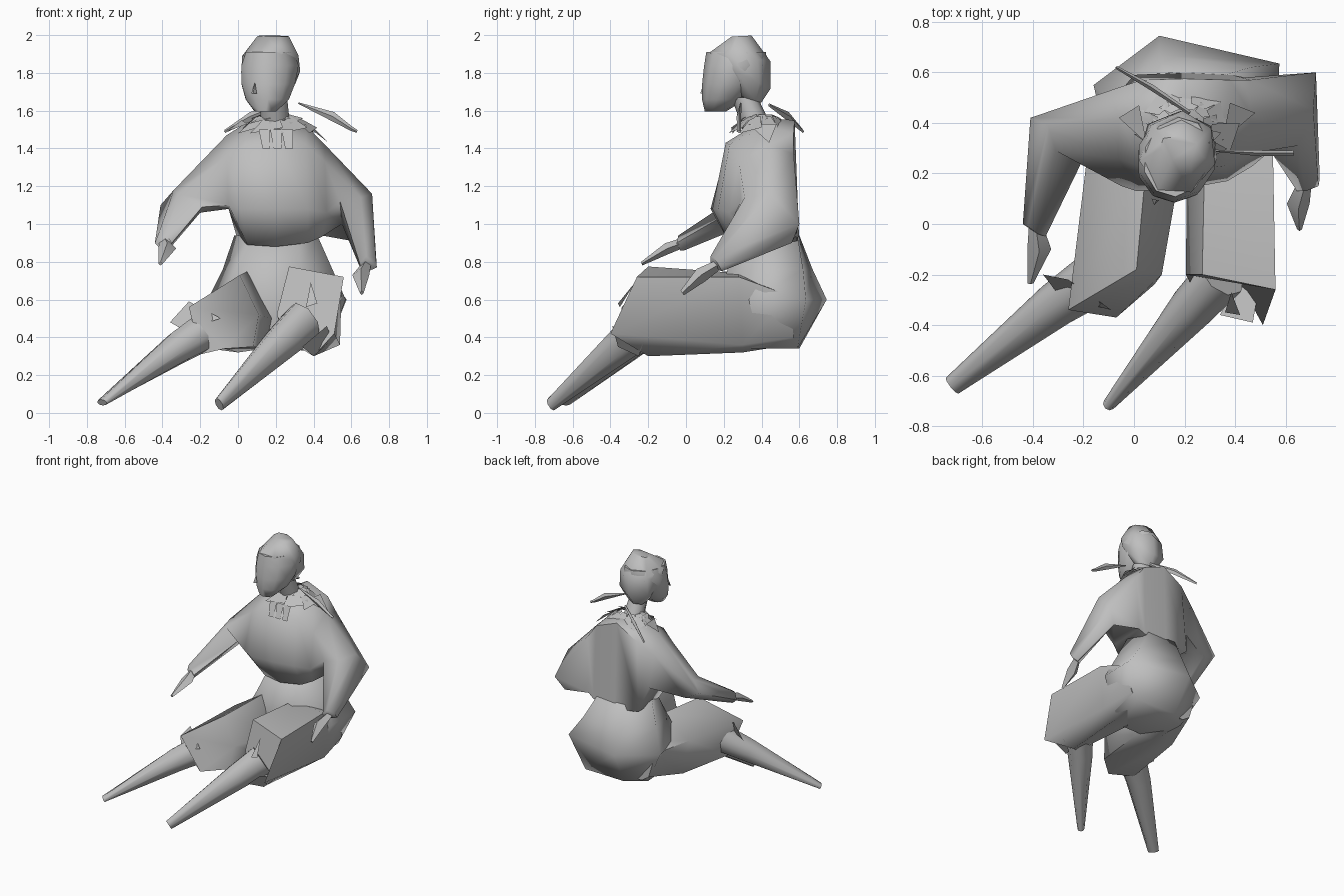
import bpy, bmesh, math, random
from mathutils import Vector

random.seed(4)
grey = bpy.data.materials.new("plain_grey")
grey.diffuse_color = (0.52, 0.52, 0.52, 1)
Z = (0, 0, 1)


def finish(name, bm, angle=50):
    bmesh.ops.recalc_face_normals(bm, faces=bm.faces[:])
    me = bpy.data.meshes.new(name)
    bm.to_mesh(me)
    bm.free()
    me.materials.append(grey)
    ob = bpy.data.objects.new(name, me)
    bpy.context.collection.objects.link(ob)
    bpy.context.view_layer.objects.active = ob
    ob.select_set(True)
    bpy.ops.object.shade_smooth_by_angle(angle=math.radians(angle))
    ob.select_set(False)
    return ob


def skin(name, rings, angle=50):
    """Join rings of points and close both ends."""
    bm = bmesh.new()
    loops = [[bm.verts.new(p) for p in ring] for ring in rings]
    n = len(loops[0])
    for p, q in zip(loops, loops[1:]):
        for i in range(n):
            j = (i + 1) % n
            bm.faces.new((p[i], p[j], q[j], q[i]))
    bm.faces.new(loops[0])
    bm.faces.new(loops[-1])
    return finish(name, bm, angle)


def loft(name, rings, n=8, yaw=0, angle=50):
    """rings: (centre, direction, half width, half height)"""
    out = []
    for c, d, a, b in rings:
        d = Vector(d).normalized()
        if abs(d.z) > 0.75:
            x = Vector((math.cos(yaw), math.sin(yaw), 0))
            side = (x - d * x.dot(d)).normalized()
        else:
            side = d.cross(Vector(Z)).normalized()
        up = side.cross(d)
        out.append([Vector(c) + side * a * math.cos(t) + up * b * math.sin(t)
                    for t in (2 * math.pi * i / n for i in range(n))])
    return skin(name, out, angle)


def plate(name, polys):
    bm = bmesh.new()
    for poly in polys:
        bm.faces.new([bm.verts.new(p) for p in poly])
    return finish(name, bm)


# loose shirt skinned cuff to cuff; each section runs
# back hem, back top, shoulder, chest, belly, front hem
left_arm = [
    [(-.40, -.01, .86), (-.44, 0, .90), (-.42, -.01, .95), (-.38, -.04, .94), (-.35, -.05, .9), (-.37, -.03, .86)],
    [(-.29, .43, 1.04), (-.41, .42, 1.1), (-.34, .39, 1.18), (-.31, .29, 1.16), (-.19, .28, 1.09), (-.2, .37, 1.06)],
    [(-.05, .53, 1.09), (-.09, .53, 1.36), (-.06, .42, 1.47), (-.06, .26, 1.36), (-.05, .15, 1.1), (-.05, .26, 1.08)]]
body = [
    [(.0, .59, .91), (.03, .57, 1.45), (.05, .42, 1.54), (.04, .22, 1.42), (.01, .13, 1.08), (.05, .26, .89)],
    [(.2, .6, .89), (.2, .575, 1.55), (.2, .42, 1.56), (.2, .21, 1.43), (.2, .14, 1.08), (.2, .24, .88)],
    [(.39, .59, .91), (.38, .57, 1.48), (.36, .42, 1.52), (.36, .23, 1.42), (.37, .17, 1.08), (.37, .26, .9)]]
right_arm = [
    [(.44, .58, .94), (.46, .57, 1.37), (.46, .44, 1.42), (.46, .28, 1.33), (.47, .23, 1.06), (.44, .3, .93)],
    [(.66, .56, .90), (.72, .60, 1.0), (.71, .45, 1.16), (.65, .31, 1.14), (.54, .29, 1.12), (.55, .42, 1.0)],
    [(.69, .19, .75), (.735, .18, .77), (.73, .15, .82), (.68, .13, .83), (.645, .13, .79), (.65, .16, .76)]]
skin("shirt", left_arm + body + right_arm, angle=70)

# hands
loft("left_hand", [((-.39, .01, .91), (0, -1, -.35), .025, .025),
                   ((-.375, -.1, .87), (0, -1, -.35), .047, .03),
                   ((-.41, -.235, .79), (0, -1, -.35), .012, .01)], n=4)
loft("right_hand", [((.68, .18, .79), (0, -.8, -.6), .025, .025),
                    ((.65, .08, .73), (0, -.8, -.6), .045, .04),
                    ((.655, -.02, .635), (0, -.8, -.6), .01, .015)], n=4)

# trouser seat: waist, hips, underside
seat = [(.94, [(.12, .6), (.36, .59), (.42, .43), (.32, .29), (.07, .28), (-.02, .45)]),
        (.76, [(.1, .67), (.46, .62), (.5, .4), (.33, .22), (.0, .23), (-.08, .48)]),
        (.6, [(.1, .745), (.575, .635), (.57, .35), (.3, .17), (-.08, .2), (-.16, .55)]),
        (.34, [(.12, .6), (.46, .59), (.47, .35), (.3, .22), (.0, .22), (-.02, .5)])]
skin("trouser_seat", [[(x, y, z) for x, y in ring] for z, ring in seat], angle=75)

# thighs with slanted hems over the knees
skin("left_thigh", [
    [(.08, .55, .64), (-.12, .55, .6), (-.06, .55, .4), (.0, .55, .36), (.12, .55, .36), (.18, .55, .5)],
    [(.05, .25, .75), (-.19, .23, .6), (-.15, .25, .34), (.0, .25, .32), (.14, .2, .34), (.18, .2, .5)],
    [(.01, -.18, .73), (-.26, -.34, .56), (-.2, -.24, .31), (-.07, -.37, .34), (.08, -.24, .35), (.11, -.2, .52)]],
    angle=70)
skin("right_thigh", [
    [(.3, .55, .64), (.54, .55, .62), (.5, .57, .4), (.42, .55, .36), (.28, .55, .36), (.22, .55, .5)],
    [(.28, .28, .74), (.55, .28, .72), (.54, .3, .36), (.42, .3, .32), (.27, .25, .34), (.21, .2, .52)],
    [(.27, -.2, .775), (.56, -.26, .72), (.51, -.4, .42), (.4, -.2, .3), (.27, -.32, .38), (.205, -.2, .52)]],
    angle=70)

# lower legs tapering to pointed feet
loft("left_lower_leg", [((-.13, -.2, .46), (-.7, -.55, -.45), .11, .11),
                        ((-.31, -.32, .35), (-.7, -.55, -.45), .09, .09),
                        ((-.72, -.64, .055), (-.7, -.55, -.45), .04, .018)], angle=70)
loft("right_lower_leg", [((.35, -.2, .48), (-.6, -.65, -.55), .1, .12),
                         ((.23, -.33, .37), (-.6, -.65, -.55), .09, .1),
                         ((-.1, -.715, .045), (-.6, -.65, -.55), .025, .038)], angle=70)

# trouser hem corners around the knees
plate("hem_flaps", [
    [(-.36, -.2, .48), (-.26, -.22, .59), (-.09, -.34, .5), (-.29, -.29, .44)],
    [(.34, -.36, .35), (.40, -.25, .3), (.50, -.22, .39), (.47, -.39, .46)],
    [(.36, -.35, .56), (.385, -.27, .69), (.42, -.36, .58)]])

# head, turned slightly to one side
YAW = -.3
loft("head", [((.145, .155, 1.595), Z, .06, .055), ((.155, .2, 1.66), Z, .12, .115),
              ((.16, .235, 1.74), Z, .148, .15), ((.17, .265, 1.84), Z, .158, .17),
              ((.17, .265, 1.91), Z, .13, .16)], n=10, yaw=YAW, angle=60)
loft("hair_cap", [((.18, .34, 1.66), (0, .3, 1), .085, .06),
                  ((.175, .30, 1.79), (0, .5, 1), .16, .165),
                  ((.175, .28, 1.885), (0, .15, 1), .152, .172),
                  ((.185, .295, 1.995), (0, -.05, 1), .088, .05)], n=7, yaw=YAW, angle=60)
plate("nose", [[(.09, .095, 1.75), (.07, .1, 1.69), (.08, .075, 1.69)],
               [(.09, .095, 1.75), (.08, .075, 1.69), (.1, .095, 1.69)]])
loft("neck", [((.2, .39, 1.48), Z, .08, .08), ((.19, .31, 1.67), Z, .07, .07)])

# ruffled scarf: two layers of jagged plates around the neck
polys = []
for layer, (r0, r1, z0, z1) in enumerate(((.07, .15, 1.58, 1.53), (.1, .21, 1.57, 1.48))):
    for i in range(9):
        t = 2 * math.pi * (i + layer / 2) / 9
        reach = r1 * random.uniform(.85, 1.1)
        pts = []
        for r, z, s in ((r0, z0, -.3), (reach, z1, -.4), (reach * .9, z1 + .03, .35), (r0, z0, .3)):
            pts.append((.2 + 1.1 * r * math.cos(t + s), .40 + .8 * r * math.sin(t + s), z))
        polys.append(pts)
polys += [[(.05, .32, 1.53), (-.06, .42, 1.49), (.02, .47, 1.55)],
          [(.35, .33, 1.53), (.48, .44, 1.43), (.38, .48, 1.53)]]
for x in (.11, .17, .23):  # hanging front tabs
    polys.append([(x, .24, 1.5), (x + .06, .24, 1.5), (x + .06, .195, 1.4), (x + .02, .195, 1.4)])
plate("scarf", polys)

# two thin loose hair tails
loft("right_hair_tail", [((.32, .29, 1.64), (1, 0, -.4), .004, .004),
                         ((.5, .28, 1.57), (1, 0, -.4), .012, .024),
                         ((.6, .28, 1.505), (1, 0, -.4), .01, .012),
                         ((.63, .28, 1.49), (1, 0, -.4), .012, .008)], n=4)
loft("left_hair_tail", [((.22, .44, 1.63), (-1, .6, -.4), .008, .008),
                        ((.07, .54, 1.57), (-1, .6, -.4), .012, .024),
                        ((-.07, .62, 1.49), (-1, .6, -.4), .006, .008)], n=4)
